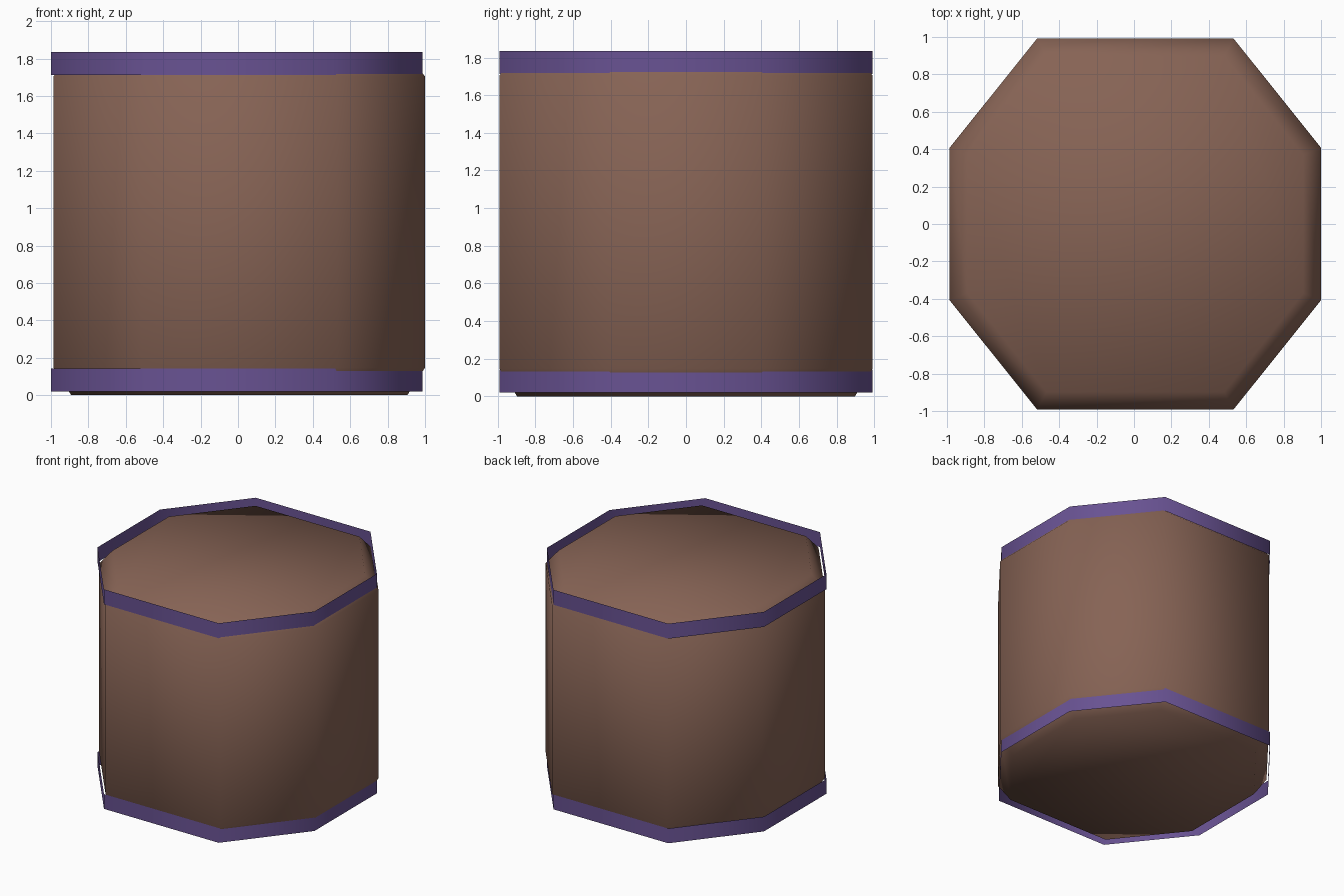
import bpy, bmesh

if "Cube" in bpy.data.objects:
    bpy.data.objects.remove(bpy.data.objects["Cube"])


def material(name, rgb):
    m = bpy.data.materials.new(name)
    m.diffuse_color = (*rgb, 1)
    m.use_nodes = True
    m.node_tree.nodes["Principled BSDF"].inputs["Base Color"].default_value = m.diffuse_color
    return m


def octagon(bm, cx, scale, z):
    # counter-clockwise ring of eight corners, slightly wider on the front and back sides
    quarter = [(0.9925, 0.408), (0.525, 0.992)]
    pts = quarter + [(-x, y) for x, y in reversed(quarter)]
    pts += [(-x, -y) for x, y in pts]
    return [bm.verts.new((cx + x * scale, y * scale, z)) for x, y in pts]


def loft(name, cx, sections, mat, capped):
    bm = bmesh.new()
    loops = [octagon(bm, cx, s, z) for s, z in sections]
    for lo, hi in zip(loops, loops[1:]):
        for i in range(8):
            j = (i + 1) % 8
            bm.faces.new((lo[i], lo[j], hi[j], hi[i]))
    if capped:
        bm.faces.new(reversed(loops[0]))
        bm.faces.new(loops[-1])
    for f in bm.faces:
        f.smooth = True
    me = bpy.data.meshes.new(name)
    bm.to_mesh(me)
    bm.free()
    me.materials.append(mat)
    ob = bpy.data.objects.new(name, me)
    bpy.context.collection.objects.link(ob)
    return ob


brown = material("brown", (0.24, 0.125, 0.09))
purple = material("purple", (0.14, 0.085, 0.29))

# Barrel body with chamfered ends, soft shaded
loft("barrel_body", 0.007, [(0.905, 0), (1, 0.147), (1, 1.705), (0.905, 1.822)], brown, True)

# Thin open hoops wrapping the chamfered ends
loft("lower_hoop", -0.007, [(1, 0.02), (1, 0.142)], purple, False)
loft("upper_hoop", -0.007, [(1, 1.712), (1, 1.836)], purple, False)
